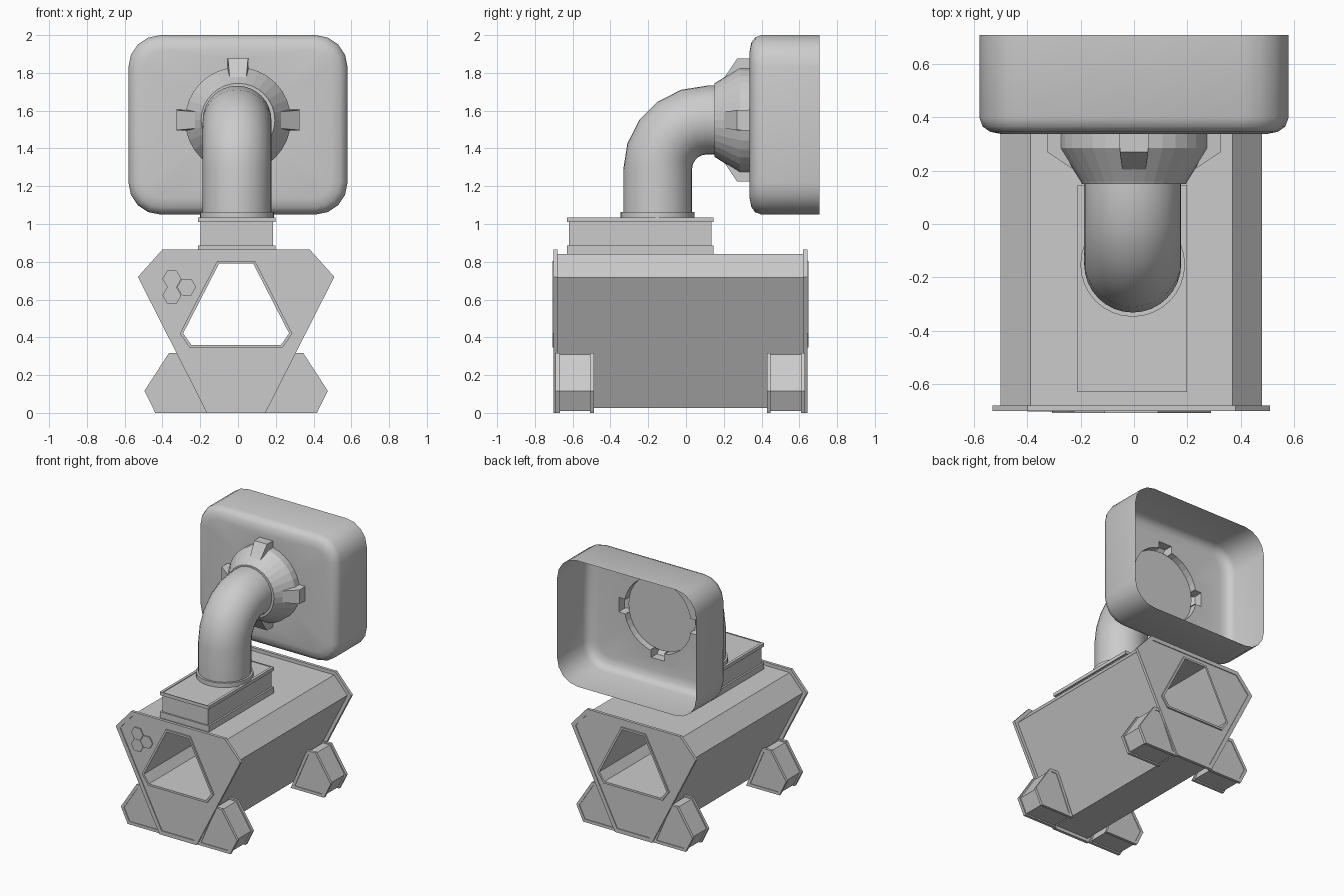
import bpy, bmesh
from math import sin, cos, pi, radians
from mathutils import Vector

if "Cube" in bpy.data.objects:
    bpy.data.objects.remove(bpy.data.objects["Cube"])


def finish(bm, name, loc, smooth):
    bmesh.ops.recalc_face_normals(bm, faces=bm.faces)
    me = bpy.data.meshes.new(name)
    bm.to_mesh(me)
    bm.free()
    ob = bpy.data.objects.new(name, me)
    ob.location = loc
    bpy.context.collection.objects.link(ob)
    if smooth:
        bpy.ops.object.select_all(action='DESELECT')
        ob.select_set(True)
        bpy.context.view_layer.objects.active = ob
        bpy.ops.object.shade_smooth_by_angle(angle=radians(smooth))
    return ob


def skin(bm, rings, caps=(True, True), closed=False):
    """Join equal-length rings of points with quads."""
    vs = [[bm.verts.new(p) for p in r] for r in rings]
    n = len(vs[0])
    strips = []
    for i in range(len(vs) if closed else len(vs) - 1):
        a, b = vs[i], vs[(i + 1) % len(vs)]
        strips.append([bm.faces.new((a[k], a[(k + 1) % n], b[(k + 1) % n], b[k])) for k in range(n)])
    if not closed:
        for use, ring in zip(caps, (vs[0], vs[-1])):
            if use:
                bm.faces.new(ring)
    return vs, strips


def loft(name, rings, loc=(0, 0, 0), smooth=0, **kw):
    bm = bmesh.new()
    skin(bm, rings, **kw)
    return finish(bm, name, loc, smooth)


def inset(poly, d):
    """Shrink a clockwise polygon by d."""
    pts = [Vector(p) for p in poly]
    out = []
    for i, p in enumerate(pts):
        a = (p - pts[i - 1]).normalized()
        b = (pts[(i + 1) % len(pts)] - p).normalized()
        n1, n2 = Vector((a.y, -a.x)), Vector((b.y, -b.x))
        out.append(p + (n1 + n2) * d / (1 + n1.dot(n2)))
    return out


def at_y(poly, y):
    return [Vector((p[0], y, p[1])) for p in poly]


def circle(center, r, u, v, n=32):
    c, u, v = Vector(center), Vector(u), Vector(v)
    return [c + r * (u * cos(2 * pi * k / n) + v * sin(2 * pi * k / n)) for k in range(n)]


X, Y, Z = (1, 0, 0), (0, 1, 0), (0, 0, 1)
BASE = (-0.01, -0.03, 0)

# Body: hexagonal tube with end plates, recessed panels and a through tunnel
P = [(-.39, .865), (.39, .865), (.52, .72), (.155, 0), (-.155, 0), (-.52, .72)]
H = [(-.10, .805), (.10, .805), (.298, .42), (.245, .345), (-.245, .345), (-.298, .42)]
panel, shell, hole = inset(P, .03), inset(P, .025), inset(H, .015)
end = [(P, .65), (P, .672), (panel, .672), (panel, .666), (H, .666), (H, .678), (hole, .678)]
rings = [at_y(p, -y) for p, y in end] + [at_y(p, y) for p, y in reversed(end)]
rings += [at_y(shell, .65), at_y(shell, -.65)]
loft("body", rings, BASE, closed=True)

# Three small raised hexagon panels on the front plate
for i, (x, z) in enumerate([(-.35, .71), (-.35, .622), (-.272, .666)]):
    ring = [[(.05 * cos(k * pi / 3), y, .05 * sin(k * pi / 3)) for k in range(6)] for y in (0, -.01)]
    loft(f"hex_panel_{i + 1}", ring, (x, -.694, z))

# Feet: one flanged foot mirrored to four corners
F = [(.15, 0), (.285, .318), (.355, .318), (.485, .117), (.428, 0)]
f_in, f_mid = inset(F, .022), inset(F, .01)
foot_rings = [(f_in, -.655), (f_in, -.66), (F, -.66), (F, -.638), (f_mid, -.638),
              (f_mid, -.478), (F, -.478), (F, -.458), (f_in, -.458), (f_in, -.463)]
foot = loft("feet", [at_y(p, y) for p, y in foot_rings], BASE)
foot.modifiers.new("Mirror", 'MIRROR').use_axis = (True, True, False)

# Neck base: flanged block on top of the body
steps = [(.82, .205, .388), (.885, .205, .388), (.885, .192, .377), (1.01, .192, .377),
         (1.01, .205, .388), (1.035, .205, .388), (1.035, .185, .383), (1.03, .185, .383)]
loft("neck_base", [[(-a, -b, z), (a, -b, z), (a, b, z), (-a, b, z)] for z, a, b in steps],
     (-.007, -.242, 0))

# Collar and bent pipe
loft("pipe_collar", [circle((0, 0, z), .196, X, Y) for z in (1.02, 1.063)], (-.005, -.152, 0), smooth=30)
R = .26
path = [(-.15, 1.03, 0)]
path += [(.11 - R * cos(t), 1.29 + R * sin(t), t) for t in (k * pi / 10 for k in range(6))]
path += [(.17, 1.55, pi / 2)]
loft("bent_pipe", [circle((0, y, z), .182, X, (0, cos(t), -sin(t))) for y, z, t in path],
     (-.005, 0, 0), smooth=40)

# Coupling cone with hollow back, its rim open where the clips sit
bm = bmesh.new()
prof = [(.15, .195), (.16, .2), (.285, .28), (.337, .28)]
vs, strips = skin(bm, [circle((0, y, 0), r, X, Z) for y, r in prof], caps=(True, False))
bm.faces.new(vs[2])
bmesh.ops.delete(bm, geom=[strips[2][k] for k in (31, 0, 7, 8, 15, 16, 23, 24)], context='FACES_ONLY')
finish(bm, "coupling_cone", (0, 0, 1.55), 0)

# Four hollow wedge clips around the cone
bm = bmesh.new()
clip = [(.205, .228, .044), (.27, .325, .053), (.337, .325, .055), (.337, .265, .055), (.28, .265, .055)]
for q in range(4):
    u = Vector((cos(q * pi / 2), 0, sin(q * pi / 2)))
    w = Vector((-u.z, 0, u.x))
    sides = [[bm.verts.new(u * r + Vector((0, y, 0)) + w * s * h) for y, r, h in clip] for s in (-1, 1)]
    for s in sides:
        bm.faces.new(s)
    for k in (0, 1):
        bm.faces.new((sides[0][k], sides[0][k + 1], sides[1][k + 1], sides[1][k]))
finish(bm, "coupling_clips", (0, 0, 1.55), 0)


# Head: open-backed rounded shell with a notched hole for the coupling
def rounded(y, d, hw=.58, hh=.475, r=.17, n=4):
    pts = []
    for q, (sx, sz) in enumerate([(1, 1), (-1, 1), (-1, -1), (1, -1)]):
        for k in range(n + 1):
            t = (q + k / n) * pi / 2
            pts.append(((hw - r) * sx + (r - d) * cos(t), y, (hh - r) * sz + (r - d) * sin(t) + 1.525))
    return pts


bm = bmesh.new()
vs, _ = skin(bm, [rounded(y, d) for y, d in [(.708, 0), (.40, 0), (.366, .012), (.346, .04), (.337, .085)]],
             caps=(False, False))
outline = []
for q in range(4):
    u = Vector((cos(q * pi / 2), 0, sin(q * pi / 2)))
    w = Vector((-u.z, 0, u.x))
    outline += [u * .325 - w * .055, u * .325 + w * .055]
    outline += [u * .28 * cos(k * pi / 16) + w * .28 * sin(k * pi / 16) for k in range(1, 8)]
hv = [bm.verts.new(p + Vector((0, .337, 1.55))) for p in outline]
edges = [bm.edges.new((hv[i - 1], hv[i])) for i in range(len(hv))]
edges += [bm.edges.get((vs[-1][i - 1], vs[-1][i])) for i in range(len(vs[-1]))]
bmesh.ops.triangle_fill(bm, edges=edges, use_beauty=True)
finish(bm, "head_shell", (0, 0, 0), 50)
